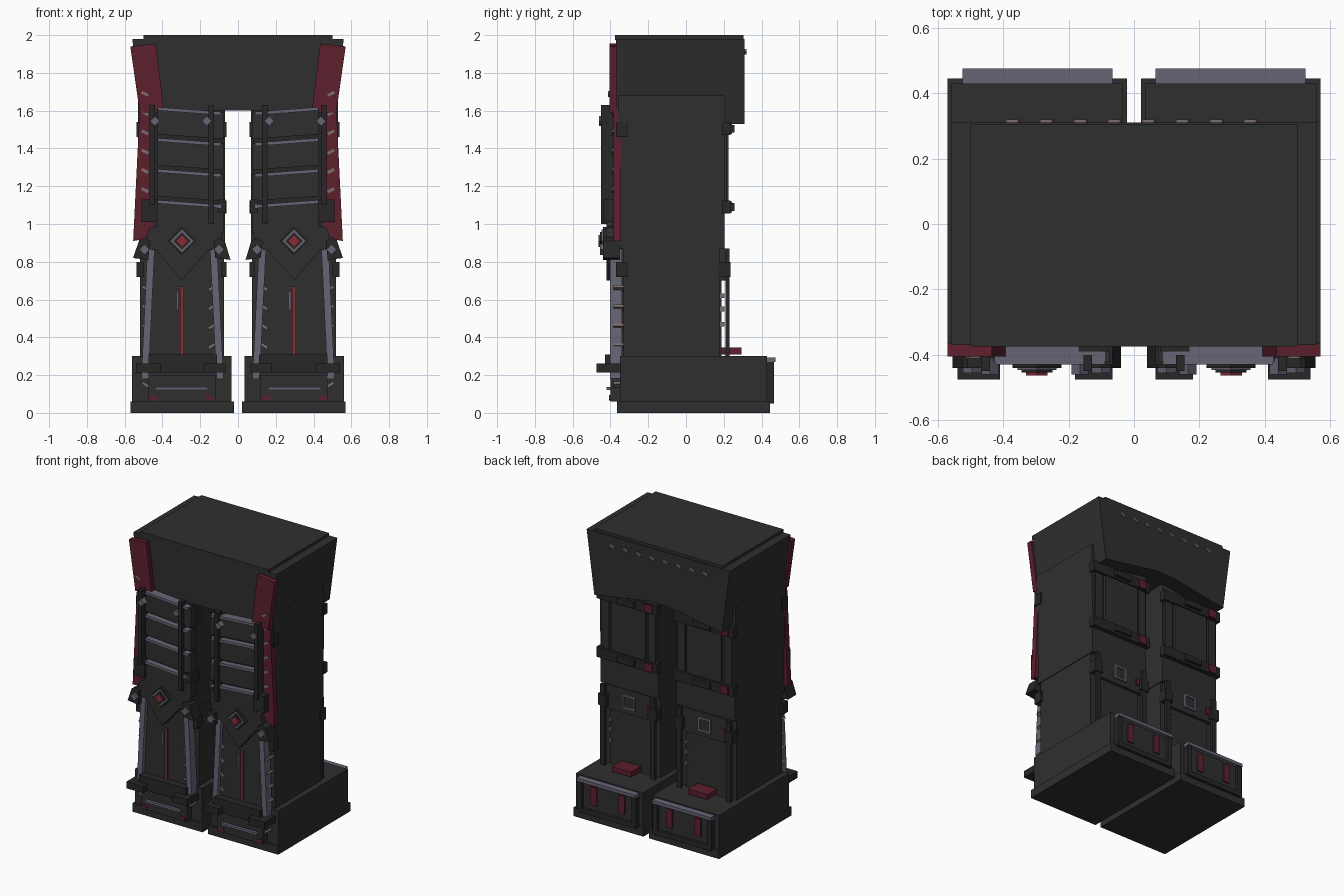
import bpy
import bmesh
import math

default_cube = bpy.data.objects.get("Cube")
if default_cube:
    bpy.data.objects.remove(default_cube, do_unlink=True)


def make_material(name, red, green, blue):
    material = bpy.data.materials.new(name)
    material.use_nodes = True
    colour = (red, green, blue, 1)
    material.diffuse_color = colour
    material.node_tree.nodes["Principled BSDF"].inputs["Base Color"].default_value = colour
    return material


charcoal = make_material("charcoal", .028, .028, .028)
black = make_material("soft black", .02, .02, .02)
crimson = make_material("dark crimson", .11, .014, .026)
scarlet = make_material("scarlet", .23, .025, .035)
steel = make_material("blue steel", .14, .13, .18)
rivet = make_material("dull rivet", .2, .15, .15)


def plate(name, outline, y, material, side=1):
    """Extrude an x-z outline between two depths; side mirrors it in x."""
    mesh = bpy.data.meshes.new(name)
    bm = bmesh.new()
    rings = [[bm.verts.new((side * px, depth, pz)) for px, pz in outline] for depth in y]
    bm.faces.new(rings[0])
    bm.faces.new(rings[1])
    count = len(outline)
    for i in range(count):
        j = (i + 1) % count
        bm.faces.new((rings[0][i], rings[0][j], rings[1][j], rings[1][i]))
    bmesh.ops.recalc_face_normals(bm, faces=bm.faces)
    bm.to_mesh(mesh)
    bm.free()
    mesh.materials.append(material)
    obj = bpy.data.objects.new(name, mesh)
    bpy.context.scene.collection.objects.link(obj)
    return obj


def box(name, x, y, z, material, side=1):
    outline = [(x[0], z[0]), (x[1], z[0]), (x[1], z[1]), (x[0], z[1])]
    return plate(name, outline, y, material, side)


def bar(name, start, end, width, y, material, side=1):
    """Slanted flat bar between two x-z points."""
    dx, dz = end[0] - start[0], end[1] - start[1]
    length = math.hypot(dx, dz)
    ox, oz = -dz / length * width / 2, dx / length * width / 2
    outline = [(start[0] - ox, start[1] - oz), (end[0] - ox, end[1] - oz),
               (end[0] + ox, end[1] + oz), (start[0] + ox, start[1] + oz)]
    return plate(name, outline, y, material, side)


def diamond(name, x, z, radius, y, material, side=1):
    outline = [(x - radius, z), (x, z - radius), (x + radius, z), (x, z + radius)]
    return plate(name, outline, y, material, side)


def frame(name, x, z, half, border, y, material):
    """Square ring made of four bars around a centre."""
    for sign in (-1, 1):
        middle = z + sign * (half - border / 2)
        bar(name + "_rail", (x - half, middle), (x + half, middle), border, y, material)
        middle = x + sign * (half - border / 2)
        bar(name + "_post", (middle, z - half), (middle, z + half), border, y, material)


# Hip block, flared towards the top, with its cap and rear rivets
hip_half = [(.07, 1.6), (.5, 1.53), (.56, 1.98)]
plate("hip_block", hip_half + [(-px, pz) for px, pz in reversed(hip_half)],
      y=(-.37, .31), material=charcoal)
box("hip_cap", x=(-.5, .5), y=(-.375, .305), z=(1.975, 2), material=charcoal)
for i in range(8):
    centre = -.37 + i * .104
    bar("hip_rivet", (centre - .018, 1.905), (centre + .018, 1.92), .016,
        y=(.3, .32), material=rivet)

for side in (-1, 1):
    middle = side * .297

    # Leg core
    plate("thigh", [(.07, .87), (.525, .87), (.53, 1.68), (.07, 1.68)],
          y=(-.36, .205), material=charcoal, side=side)
    box("lower_leg", x=(.075, .52), y=(-.33, .18), z=(.28, .88), material=charcoal, side=side)

    # Foot
    box("foot_sole", x=(.022, .57), y=(-.365, .445), z=(0, .06), material=charcoal, side=side)
    box("foot_block", x=(.035, .56), y=(-.35, .43), z=(.06, .3), material=charcoal, side=side)
    box("toe_panel", x=(.08, .51), y=(.42, .445), z=(.06, .27), material=charcoal, side=side)
    box("toe_strip", x=(.065, .525), y=(.42, .475), z=(.27, .292), material=steel, side=side)
    box("toe_sill", x=(.07, .52), y=(.42, .465), z=(.05, .085), material=black, side=side)
    for inner in (.065, .49):
        box("toe_post", x=(inner, inner + .035), y=(.42, .465), z=(.06, .27),
            material=black, side=side)
    for offset in (-.11, .11):
        box("toe_red_bar", x=(middle + offset - .024, middle + offset + .024),
            y=(.43, .455), z=(.12, .25), material=crimson)

    # Red side armour
    plate("hip_red_strip", [(.57, 1.94), (.435, 1.955), (.39, 1.59), (.52, 1.59)],
          y=(-.405, -.365), material=crimson, side=side)
    plate("thigh_red_strip", [(.52, 1.62), (.42, 1.62), (.44, .93), (.555, .91)],
          y=(-.385, -.345), material=crimson, side=side)
    for i in range(6):
        height = 1.69 - i * .102
        depth = (-.412, -.39) if i == 0 else (-.392, -.37)
        bar("strip_rivet", (.475, height - .01), (.51, height + .008), .016,
            y=depth, material=rivet, side=side)

    # Slatted thigh armour
    box("thigh_backing", x=(.08, .45), y=(-.39, -.35), z=(.95, 1.6), material=black, side=side)
    for i in range(4):
        height = 1.575 - i * .164
        plate("thigh_slat", [(.075, height - .125), (.43, height - .1),
                             (.43, height + .04), (.075, height + .015)],
              y=(-.42, -.36), material=charcoal, side=side)
        bar("slat_edge", (.09, height + .01), (.425, height + .035), .018,
            y=(-.43, -.36), material=steel, side=side)
    box("inner_thigh_post", x=(.128, .155), y=(-.45, -.4), z=(1, 1.63), material=black, side=side)
    box("outer_thigh_post", x=(.44, .468), y=(-.45, -.38), z=(1.1, 1.63), material=black, side=side)
    for centre in (.165, .44):
        diamond("thigh_bolt", centre, 1.545, .026, y=(-.46, -.41), material=steel, side=side)
    box("outer_thigh_clip", x=(.425, .51), y=(-.44, -.36), z=(1.01, 1.13),
        material=black, side=side)
    box("inner_thigh_clip", x=(.065, .105), y=(-.43, -.34), z=(1.06, 1.13),
        material=black, side=side)

    # Knee
    plate("knee_guard", [(.08, .98), (.09, .87), (.16, .86), (.3, .7), (.43, .86),
                         (.5, .87), (.47, .98), (.3, 1.01)],
          y=(-.42, -.34), material=charcoal, side=side)
    diamond("knee_badge", .297, .91, .075, y=(-.44, -.4), material=black, side=side)
    diamond("knee_ring", .297, .91, .06, y=(-.447, -.41), material=steel, side=side)
    diamond("knee_inset", .297, .91, .047, y=(-.454, -.41), material=black, side=side)
    diamond("knee_gem", .297, .91, .033, y=(-.463, -.41), material=scarlet, side=side)
    for centre, lean in ((.1, -.02), (.495, .02)):
        plate("knee_clip", [(centre - .04 + lean, .81), (centre + .04 + lean, .82),
                            (centre + .03, .91), (centre, .93), (centre - .03, .91)],
              y=(-.44, -.35), material=black, side=side)
        diamond("knee_bolt", centre, .865, .028, y=(-.456, -.42), material=steel, side=side)

    # Shin armour
    plate("shin_plate", [(.09, .2), (.5, .2), (.46, .88), (.13, .88)],
          y=(-.375, -.31), material=charcoal, side=side)
    for top, bottom in ((.13, .095), (.46, .493)):
        bar("shin_rail", (top, .88), (bottom, .18), .038,
            y=(-.402, -.34), material=steel, side=side)
    box("shin_red_line", x=(middle - .011, middle + .011), y=(-.383, -.36), z=(.3, .67),
        material=scarlet)
    box("shin_grey_line", x=(middle - .026, middle - .02), y=(-.381, -.36), z=(.55, .64),
        material=steel)
    for i in range(6):
        height = .66 - i * .102
        for inner, slope in ((.14, .01), (.49, -.01)):
            bar("shin_rivet", (inner - .016, height + slope), (inner + .016, height - slope),
                .016, y=(-.385, -.325), material=rivet, side=side)

    # Ankle band and foot front
    box("ankle_band", x=(.11, .475), y=(-.43, -.35), z=(.215, .31), material=black, side=side)
    for inner, outer in ((.065, .18), (.41, .54)):
        box("ankle_block", x=(inner, outer), y=(-.475, -.35), z=(.215, .262),
            material=black, side=side)
    box("instep_plate", x=(.12, .475), y=(-.4, -.34), z=(.06, .2), material=charcoal, side=side)
    box("instep_line", x=(.16, .44), y=(-.42, -.39), z=(.122, .138), material=steel, side=side)
    for centre in (.15, .45):
        bar("instep_red_mark", (centre - .02, .075), (centre + .02, .085), .022,
            y=(-.407, -.36), material=crimson, side=side)

    # Clips around the leg sides
    for height in (1.5, .76):
        for inner, outer in ((.062, .09), (.5, .537)):
            box("side_clip", x=(inner, outer), y=(-.37, -.31), z=(height - .04, height + .04),
                material=black, side=side)

    # Rear thigh panels and bands
    box("rear_thigh_panel", x=(.16, .43), y=(.19, .225), z=(1.08, 1.47),
        material=charcoal, side=side)
    for inner in (.085, .45):
        box("rear_thigh_post", x=(inner, inner + .06), y=(.19, .218), z=(1.06, 1.48),
            material=charcoal, side=side)
    for height in (1.505, 1.09):
        box("rear_band", x=(.062, .537), y=(.19, .235), z=(height - .035, height + .035),
            material=black, side=side)
        box("rear_band_buckle", x=(middle - .065, middle + .065), y=(.22, .257),
            z=(height - .02, height + .02), material=black)
        box("rear_band_red_tab", x=(middle - .2, middle - .14), y=(.22, .244),
            z=(height - .028, height + .028), material=crimson)

    # Rear calf armour
    box("calf_upper_panel", x=(.11, .48), y=(.17, .21), z=(.7, .87), material=charcoal, side=side)
    box("calf_panel", x=(.13, .46), y=(.17, .188), z=(.3, .7), material=charcoal, side=side)
    for inner in (.085, .475):
        box("calf_post", x=(inner, inner + .035), y=(.21, .23), z=(.3, .87),
            material=black, side=side)
        box("calf_clip", x=(inner - .015, inner + .05), y=(.17, .235), z=(.72, .8),
            material=black, side=side)
    frame("calf_badge", middle, .785, .05, .014, y=(.2, .222), material=steel)
    box("calf_red_tab", x=(middle - .165, middle - .135), y=(.2, .217), z=(.75, .8),
        material=crimson)
    for height in (.62, .55, .47):
        box("calf_rivet", x=(middle + .15, middle + .165), y=(.18, .205),
            z=(height - .012, height + .012), material=rivet)
    box("heel_red_block", x=(middle - .075, middle + .075), y=(.18, .295), z=(.31, .345),
        material=crimson)
